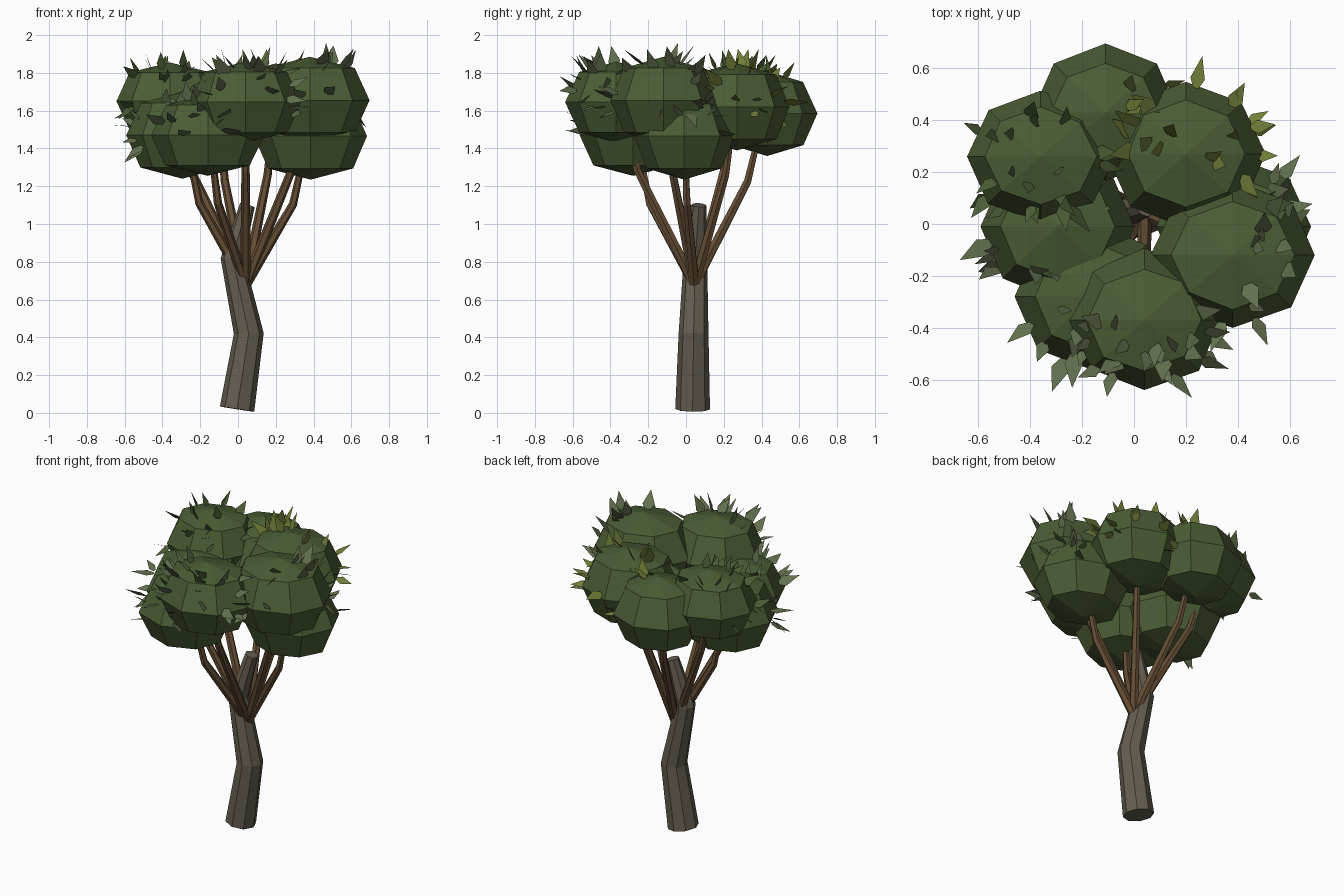
import bpy, bmesh, math, random
from mathutils import Vector, Matrix

if "Cube" in bpy.data.objects:
    bpy.data.objects.remove(bpy.data.objects["Cube"])

random.seed(8)

def material(name, r, g, b):
    m = bpy.data.materials.new(name)
    m.diffuse_color = (r, g, b, 1)
    m.use_nodes = True
    m.node_tree.nodes["Principled BSDF"].inputs["Base Color"].default_value = m.diffuse_color
    return m

BARK = material("bark", 0.13, 0.11, 0.08)
WOOD = material("branch_wood", 0.13, 0.075, 0.035)
GREEN = material("foliage_green", 0.07, 0.11, 0.035)
SAGE = material("leaf_sage", 0.12, 0.16, 0.075)
OLIVE = material("leaf_olive", 0.16, 0.21, 0.04)

def finish(bm, name, mat):
    me = bpy.data.meshes.new(name)
    bm.to_mesh(me)
    bm.free()
    me.materials.append(mat)
    ob = bpy.data.objects.new(name, me)
    bpy.context.collection.objects.link(ob)

def sweep(name, pts, radii, sides, mat):
    """Tapered faceted tube through the points, capped at both ends."""
    bm = bmesh.new()
    pts = [Vector(p) for p in pts]
    rings = []
    for i, (p, r) in enumerate(zip(pts, radii)):
        t = (pts[min(i + 1, len(pts) - 1)] - pts[max(i - 1, 0)]).normalized()
        u = Vector((0, 1, 0)).cross(t).normalized()
        v = t.cross(u)
        angs = [2 * math.pi * k / sides for k in range(sides)]
        rings.append([bm.verts.new(p + r * (math.cos(a) * u + math.sin(a) * v)) for a in angs])
    for a, b in zip(rings, rings[1:]):
        for k in range(sides):
            n = (k + 1) % sides
            bm.faces.new((a[k], a[n], b[n], b[k]))
    bm.faces.new(rings[0][::-1])
    bm.faces.new(rings[-1])
    finish(bm, name, mat)

# crooked trunk
sweep("trunk",
      [(-0.005, 0.035, 0.02), (0.057, 0.04, 0.42), (-0.03, 0.05, 0.82), (0.05, 0.068, 1.10)],
      [0.092, 0.079, 0.062, 0.04], 8, BARK)

# foliage clumps: centre, half-sizes, leaf material, leaf count, leaf azimuth range
CLUMPS = [
    ((-0.36, 0.26, 1.65), (0.285, 0.255, 0.205), GREEN, 24, (0, 360)),
    ((-0.11, 0.43, 1.585), (0.275, 0.26, 0.225), OLIVE, 6, (0, 80)),
    ((0.20, 0.27, 1.62), (0.30, 0.28, 0.23), OLIVE, 24, (-40, 180)),
    ((0.38, -0.12, 1.655), (0.315, 0.28, 0.23), SAGE, 16, (-110, 60)),
    ((0.04, -0.37, 1.645), (0.29, 0.27, 0.215), SAGE, 24, (-190, 10)),
    ((-0.295, -0.01, 1.47), (0.295, 0.28, 0.23), SAGE, 18, (60, 270)),
    ((-0.16, -0.28, 1.47), (0.295, 0.285, 0.215), SAGE, 16, (150, 290)),
    ((0.385, -0.01, 1.465), (0.295, 0.265, 0.23), SAGE, 12, (-60, 100)),
]
LEAF = [(-0.10, 0), (0.10, 0), (0.27, 0.3), (0, 1), (-0.27, 0.3)]
ROOT = Vector((0.04, 0.045, 0.68))

for i, (c, s, leaf_mat, count, (a0, a1)) in enumerate(CLUMPS, 1):
    c, s = Vector(c), Vector(s)

    # clump: squashed low sphere, full shoulders, slightly uneven corners
    bm = bmesh.new()
    bmesh.ops.create_uvsphere(bm, u_segments=8, v_segments=4, radius=1)
    for v in bm.verts:
        k = random.uniform(0.99, 1.03)
        b = Vector((1.06, 1.03, 1.05)) if 0.1 < abs(v.co.z) < 0.9 else Vector((1, 1, 1))
        v.co = c + Vector((v.co.x * s.x * k * b.x, v.co.y * s.y * k * b.y, v.co.z * s.z * b.z))
    finish(bm, f"foliage_clump_{i}", GREEN)

    # kinked branch reaching into the clump
    kink = ROOT.lerp(c, 0.73)
    kink.z = c.z - 0.36
    end = ROOT.lerp(c, 0.88)
    end.z = c.z - 0.12
    sweep(f"branch_{i}", [ROOT, kink, end], [0.029, 0.022, 0.017], 6, WOOD)

    # pointed leaves sticking out of the clump, kept inside the crown's outer limits
    bm = bmesh.new()
    made = 0
    while made < count:
        az = math.radians(random.uniform(a0, a1))
        el = math.radians(random.choice((-12, 8, 25, 40, 52, 65)) + random.uniform(-8, 8))
        d = Vector((math.cos(az) * math.cos(el), math.sin(az) * math.cos(el), math.sin(el)))
        p = c + Vector((d.x * s.x, d.y * s.y, d.z * s.z)) * 0.92
        out = (d + Vector([random.uniform(-0.4, 0.4) for _ in range(3)])).normalized()
        side = out.cross(Vector((0, 0, 1))).normalized()
        side = Matrix.Rotation(random.uniform(-0.8, 0.8), 3, out) @ side
        size = random.uniform(0.08, 0.14)
        tip = p + size * out
        if abs(tip.x) > 0.70 or abs(tip.y) > 0.72 or tip.z > 1.99:
            continue
        made += 1
        bm.faces.new([bm.verts.new(p + size * (x * side + y * out)) for x, y in LEAF])
    finish(bm, f"leaves_{i}", leaf_mat)
